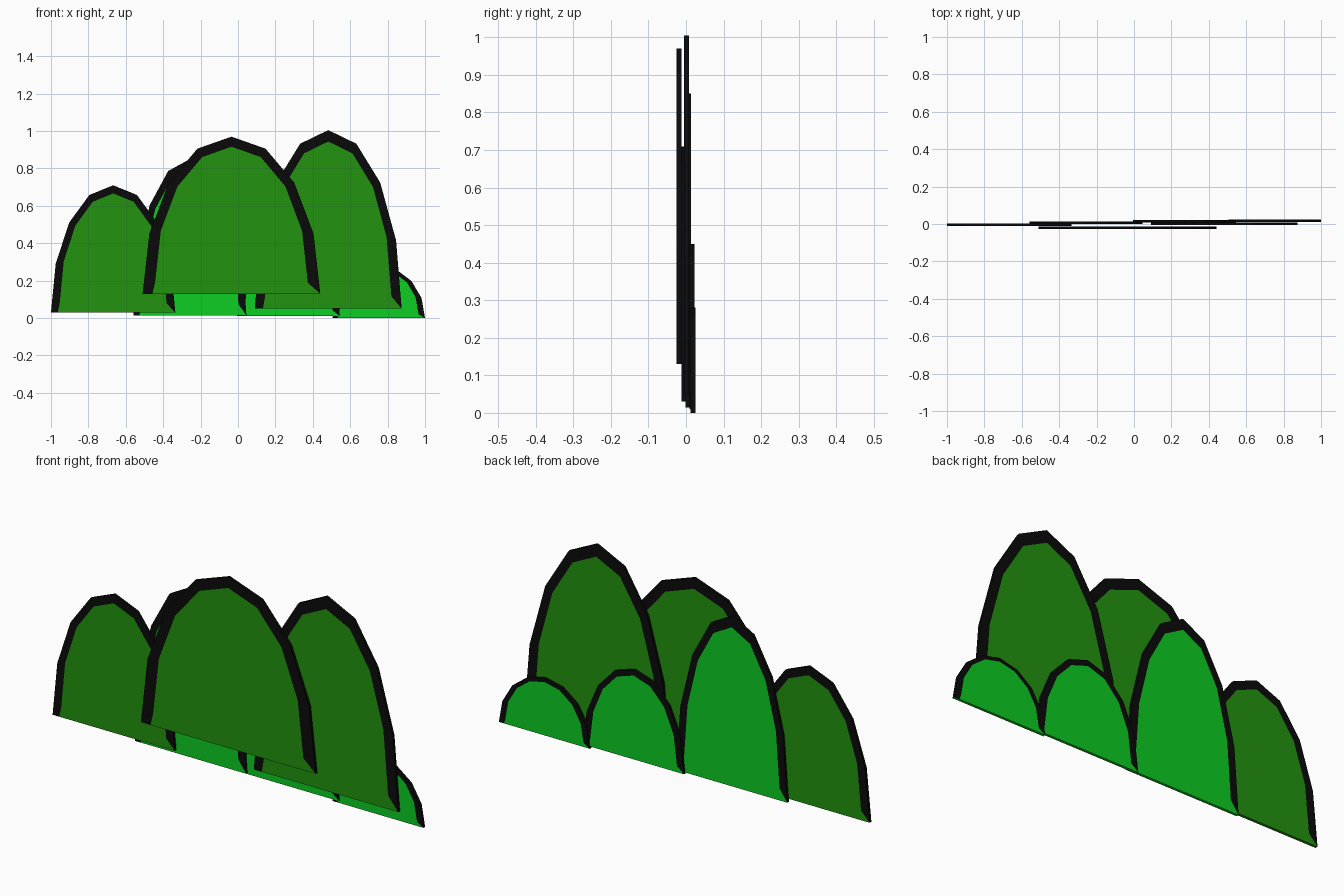
import bpy, bmesh
from math import sin, cos, pi

cube = bpy.data.objects.get("Cube")
if cube:
    bpy.data.objects.remove(cube, do_unlink=True)


def material(name, color):
    m = bpy.data.materials.new(name)
    m.diffuse_color = (*color, 1)
    m.use_nodes = True
    bsdf = m.node_tree.nodes["Principled BSDF"]
    bsdf.inputs["Base Color"].default_value = (*color, 1)
    bsdf.inputs["Roughness"].default_value = 0.9
    return m


dark_green = material("dark leaf green", (0.016, 0.29, 0.005))
bright_green = material("bright leaf green", (0.004, 0.61, 0.016))
black = material("outline black", (0.003, 0.003, 0.003))

SEGMENTS = 8
THICK = 0.0135
INSET = 0.86     # size of the leaf panel relative to the outline
LIFT = 0.07      # panel base height relative to the bush height
NOTCH = 0.89     # where the outline meets the ground on its wide foot


def bush(name, x0, x1, z0, z1, y, leaf):
    """Flat half-ellipse bush with a black border and edge."""
    mid, half, height = (x0 + x1) / 2, (x1 - x0) / 2, z1 - z0
    bm = bmesh.new()

    def face(verts, mat):
        bm.faces.new(verts).material_index = mat

    rims, notches = [], []
    for s in (-1, 1):   # front, then back turned half round
        def point(u, v):
            return bm.verts.new((mid + s * u * half, y + s * THICK / 2, z0 + v * height))
        angles = [pi * i / SEGMENTS for i in range(SEGMENTS + 1)]
        outer = [point(cos(a), sin(a)) for a in angles]
        inner = [point(INSET * cos(a), LIFT + 0.866 * sin(a)) for a in angles]
        notch = point(NOTCH, 0)
        # border band, its wide foot and the leaf panel
        for i in range(SEGMENTS):
            face((outer[i], outer[i + 1], inner[i + 1], inner[i]), 1)
        face((outer[0], inner[0], notch), 1)
        face([notch] + inner + [outer[-1]], 0)
        rims.append(outer)
        notches.append(notch)

    # black edge over the top, leaf coloured underside
    front, back = rims[0], rims[1][::-1]
    for i in range(SEGMENTS):
        face((front[i], front[i + 1], back[i + 1], back[i]), 1)
    face((front[0], notches[0], front[-1], back[-1], notches[1], back[0]), 0)

    bmesh.ops.recalc_face_normals(bm, faces=bm.faces)
    mesh = bpy.data.meshes.new(name)
    bm.to_mesh(mesh)
    bm.free()
    mesh.materials.append(leaf)
    mesh.materials.append(black)
    bpy.context.collection.objects.link(bpy.data.objects.new(name, mesh))


# dark bushes towards the front
bush("center_front_bush", -0.51, 0.44, 0.13, 0.97, -0.019, dark_green)
bush("right_dark_bush", -1.0, -0.335, 0.03, 0.71, -0.005, dark_green)
bush("left_dark_bush", 0.09, 0.875, 0.05, 1.005, 0.0015, dark_green)
# bright bushes towards the back
bush("tall_bright_bush", -0.56, 0.045, 0.015, 0.85, 0.006, bright_green)
bush("middle_bright_bush", -0.005, 0.545, 0.01, 0.45, 0.0155, bright_green)
bush("low_bright_bush", 0.505, 1.0, 0.0, 0.28, 0.0185, bright_green)
